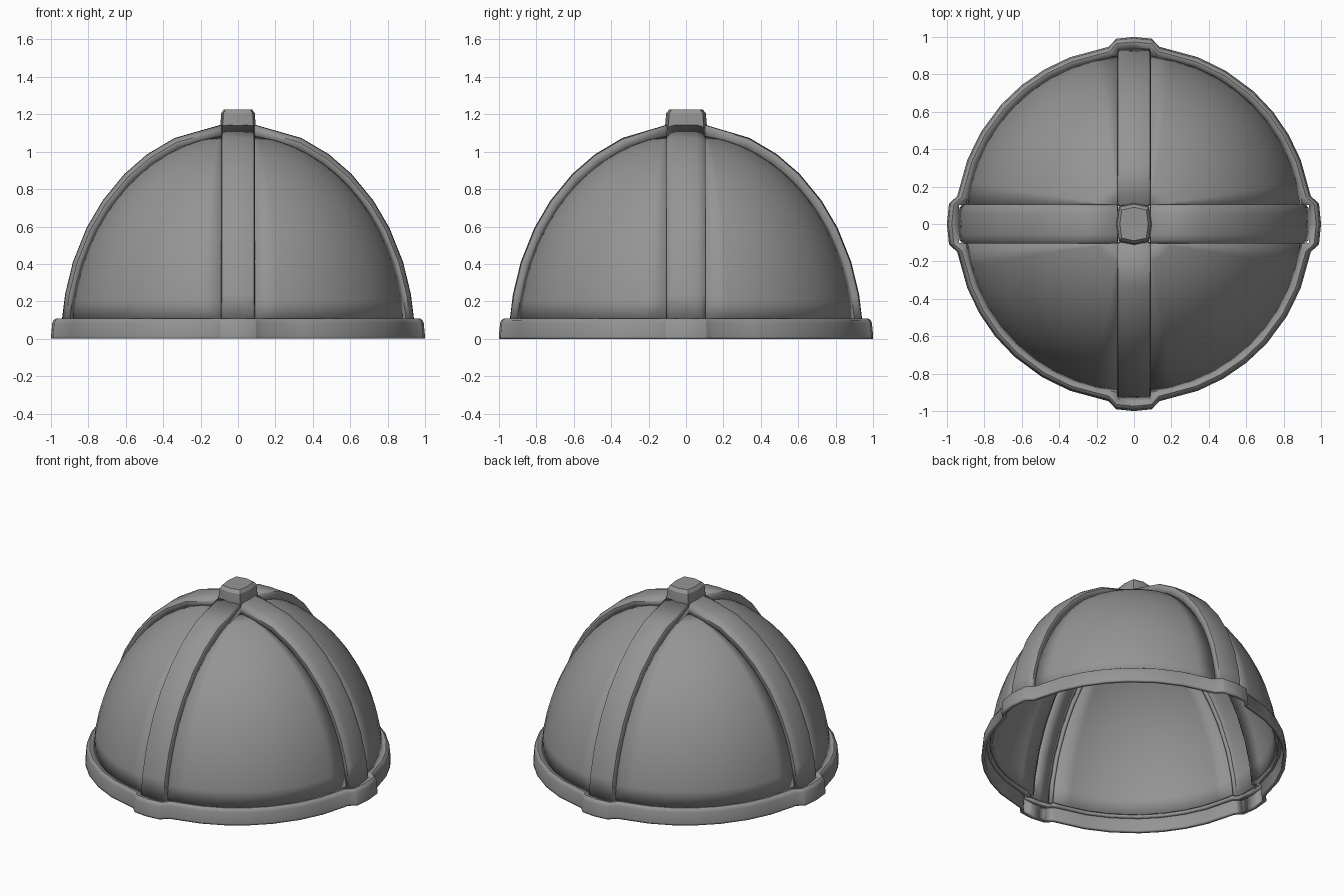
import bpy, bmesh
from math import sin, cos, asin, radians, degrees, atan2, pi, hypot
from mathutils import Vector

if "Cube" in bpy.data.objects:
    bpy.data.objects.remove(bpy.data.objects["Cube"])

WX, WY = 0.09, 0.103       # half widths: front/back ribs, side ribs
A, C = 0.945, 1.15         # outer rib ellipse
DA, DC = 0.908, 1.095      # dome ellipse
WALL = 0.022

grey = bpy.data.materials.new("dark_grey")
grey.diffuse_color = (0.3, 0.3, 0.3, 1)
grey.use_nodes = True
grey.node_tree.nodes["Principled BSDF"].inputs["Base Color"].default_value = grey.diffuse_color


def loft(rings, name, closed=False, cap=False, wrap=False, angle=35):
    """Bridge point rows with quads, face outward, thicken inward, smooth."""
    bm = bmesh.new()
    vs = [[bm.verts.new(p) for p in r] for r in rings]
    n = len(vs)
    for i in range(n if wrap else n - 1):
        a, b = vs[i], vs[(i + 1) % n]
        k = len(a)
        for j in range(k if closed else k - 1):
            j2 = (j + 1) % k
            bm.faces.new((a[j], a[j2], b[j2], b[j]))
    if cap:
        bm.faces.new(vs[-1])
    bmesh.ops.recalc_face_normals(bm, faces=bm.faces[:])
    origin = Vector((0, 0, 0.05))
    if sum(f.normal.dot(f.calc_center_median() - origin) * f.calc_area() for f in bm.faces) < 0:
        bmesh.ops.reverse_faces(bm, faces=bm.faces[:])
    me = bpy.data.meshes.new(name)
    bm.to_mesh(me)
    bm.free()
    me.materials.append(grey)
    ob = bpy.data.objects.new(name, me)
    bpy.context.collection.objects.link(ob)
    m = ob.modifiers.new("wall", 'SOLIDIFY')
    m.thickness = WALL
    m.offset = -1
    bpy.ops.object.select_all(action='DESELECT')
    ob.select_set(True)
    bpy.context.view_layer.objects.active = ob
    bpy.ops.object.shade_smooth_by_angle(angle=radians(angle))
    return ob


# Four dome panels, each a patch between two ribs and the rim
t0, t1 = asin(hypot(WX, WY) * 1.03 / DA), radians(84.7)
for sx, sy, name in ((1, 1, "back_right_panel"), (-1, 1, "back_left_panel"),
                     (-1, -1, "front_left_panel"), (1, -1, "front_right_panel")):
    rows = []
    for i in range(15):
        t = t0 + (t1 - t0) * i / 14
        r = DA * sin(t)
        a0, a1 = asin((WY - 0.003) / r), pi / 2 - asin((WX - 0.003) / r)
        rows.append([(sx * r * cos(a), sy * r * sin(a), DC * cos(t))
                     for a in (a0 + (a1 - a0) * j / 10 for j in range(11))])
    loft(rows, name)


# Four hollow ribs, each running from the crown down to the rim
def rib(name, turn, w, start, bevel, drop):
    rows = []
    for t in (degrees(start / A), 21, 31, 40, 50, 59, 69, 78, 84.9):
        s, c = sin(radians(t)), cos(radians(t))
        row = []
        for side, d in ((-w, 0.05), (-w, drop), (-w + bevel * .35, drop * .4),
                        (-w + bevel, 0.002), (0, 0), (w - bevel, 0.002),
                        (w - bevel * .35, drop * .4), (w, drop), (w, 0.05)):
            r = (A - d) * s
            row.append((r * cos(turn) - side * sin(turn),
                        r * sin(turn) + side * cos(turn), (C - 1.2 * d) * c))
        rows.append(row)
    loft(rows, name)


for i, name in enumerate(("right_rib", "back_rib", "left_rib", "front_rib")):
    if i % 2 == 0:
        rib(name, i * pi / 2, WY, WX, 0.045, 0.022)
    else:
        rib(name, i * pi / 2, WX, WY, 0.014, 0.014)

# Rim band with a bump where each rib lands
rows = []
for i in range(4):
    w, w2 = (WY, WX) if i % 2 == 0 else (WX, WY)
    e, e2 = degrees(atan2(w, 0.935)), degrees(atan2(w2, 0.935))
    spec = [(0, 1.0, 0.94), (e - 0.1, 0.995, 0.94), (e + 0.2, 0.992, 0.90),
            (e + 2.7, 0.957, 0.90)]
    spec += [(a, 0.955, 0.90) for a in (21, 30, 39, 48, 59, 69)]
    spec += [(90 - e2 - 2.7, 0.957, 0.90), (90 - e2 - 0.2, 0.992, 0.90),
             (90 - e2 + 0.1, 0.995, 0.94)]
    for a, ro, ri in spec:
        t = radians(a + 90 * i)
        prof = ((ri, 0.103), (ro - 0.026, 0.108), (ro - 0.014, 0.1),
                (ro - 0.007, 0.085), (ro, 0.012), (ro, 0))
        rows.append([(r * cos(t), r * sin(t), z) for r, z in prof])
loft(rows, "rim_band", wrap=True)

# Crown knob: rounded block closing the crossing of the ribs
rings = []
for k, z in ((1.05, 1.06), (1.05, 1.14), (1.0, 1.205), (0.84, 1.226)):
    x, y = WX * k, WY * k
    rings.append([(x, 0, z), (x * .87, y * .87, z), (0, y * 1.03, z), (-x * .87, y * .87, z),
                  (-x, 0, z), (-x * .87, -y * .87, z), (0, -y * 1.03, z), (x * .87, -y * .87, z)])
loft(rings, "crown_knob", closed=True, cap=True, angle=25)
